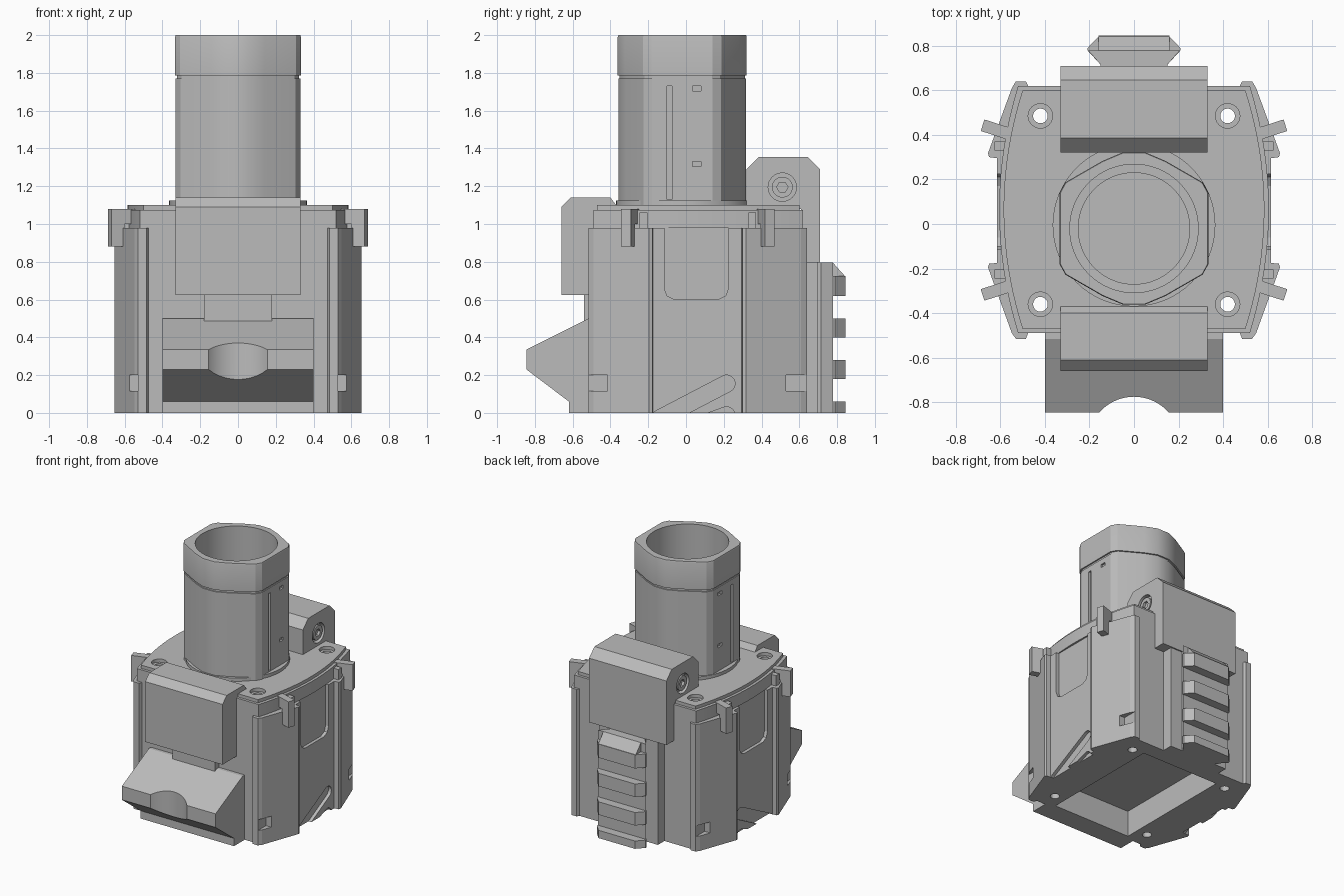
import bpy, bmesh
from math import sin, cos, pi, radians
from mathutils import Matrix, Vector

if "Cube" in bpy.data.objects:
    bpy.data.objects.remove(bpy.data.objects["Cube"], do_unlink=True)

grey = bpy.data.materials.new("grey_plastic")
grey.use_nodes = True
grey.diffuse_color = (0.5, 0.5, 0.5, 1)
grey.node_tree.nodes["Principled BSDF"].inputs["Base Color"].default_value = (0.5, 0.5, 0.5, 1)


def loft(name, outline, sections, axis="Z", center=(0, 0)):
    """Loft an outline through (height, scale) sections along Z (x,y outline) or X (y,z outline)."""
    bm = bmesh.new()
    rings = []
    for h, s in sections:
        ring = []
        for a, b in outline:
            a, b = a * s + center[0], b * s + center[1]
            ring.append(bm.verts.new((a, b, h) if axis == "Z" else (h, a, b)))
        rings.append(ring)
    n = len(outline)
    for lo, hi in zip(rings, rings[1:]):
        for i in range(n):
            bm.faces.new((lo[i], lo[(i + 1) % n], hi[(i + 1) % n], hi[i]))
    bm.faces.new(rings[0][::-1])
    bm.faces.new(rings[-1])
    bmesh.ops.recalc_face_normals(bm, faces=bm.faces)
    mesh = bpy.data.meshes.new(name)
    bm.to_mesh(mesh)
    bm.free()
    mesh.materials.append(grey)
    obj = bpy.data.objects.new(name, mesh)
    bpy.context.collection.objects.link(obj)
    return obj


def prism(name, outline, lo, hi, axis="Z", center=(0, 0)):
    return loft(name, outline, [(lo, 1), (hi, 1)], axis, center)


def box(name, x, y, z):
    return prism(name, [(x[0], y[0]), (x[1], y[0]), (x[1], y[1]), (x[0], y[1])], *z)


def circle(r, n=48):
    return [(r * cos(2 * pi * i / n), r * sin(2 * pi * i / n)) for i in range(n)]


def mirrored(half):
    """Close a half outline on +x with its reflection."""
    return half + [(-x, y) for x, y in reversed(half)]


def capsule(p, q, r, n=10):
    """Rounded slot outline from p to q."""
    p, q = Vector(p), Vector(q)
    d = q - p
    side = Vector((-d.y, d.x)).normalized()
    out = d.normalized()
    arc = [pi * i / n for i in range(n + 1)]
    a = [q + r * (-cos(t) * side + sin(t) * out) for t in arc]
    b = [p + r * (cos(t) * side - sin(t) * out) for t in arc]
    return [tuple(v) for v in a + b]


def cut(obj, cutters):
    for c in cutters:
        mod = obj.modifiers.new("cut", "BOOLEAN")
        mod.operation = "DIFFERENCE"
        mod.solver = "EXACT"
        mod.object = c
        bpy.context.view_layer.objects.active = obj
        bpy.ops.object.modifier_apply(modifier=mod.name)
        bpy.data.objects.remove(c, do_unlink=True)


def smooth(obj):
    bpy.ops.object.select_all(action="DESELECT")
    obj.select_set(True)
    bpy.context.view_layer.objects.active = obj
    bpy.ops.object.shade_smooth_by_angle(angle=radians(25))


SIDES = (-1, 1)
SCREWS = [(s * 0.42, y) for s in SIDES for y in (-0.36, 0.485)]

# Main housing with corner posts and recessed side panels
housing = prism("housing", mirrored([
    (0.475, -0.49), (0.485, -0.515), (0.53, -0.515), (0.548, -0.49),
    (0.655, -0.195), (0.65, -0.178), (0.615, -0.175), (0.615, 0.295), (0.65, 0.3),
    (0.655, 0.318), (0.548, 0.61), (0.53, 0.64), (0.485, 0.64), (0.475, 0.62)]), 0, 0.98)
cutters = [box("pocket", (-0.33, 0.33), (-0.46, 0.5), (-0.1, 0.2))]
window = [(-0.115, 1.1), (-0.115, 0.66), (-0.1, 0.62), (-0.06, 0.6),
          (0.17, 0.6), (0.21, 0.62), (0.225, 0.66), (0.225, 1.1)]
for s in SIDES:
    span = sorted((s * 0.59, s * 0.75))
    cutters.append(prism("window", window, *span, "X"))
    cutters.append(prism("slot", capsule((-0.14, -0.03), (0.215, 0.155), 0.045), *span, "X"))
    cutters.append(prism("low_slot", capsule((0.0, -0.09), (0.215, -0.013), 0.045), *span, "X"))
    for lo, hi in ((-0.58, -0.415), (0.53, 0.7)):
        cutters.append(box("notch", sorted((s * 0.53, s * 0.75)), (lo, hi), (0.115, 0.2)))
cutters += [prism("bore", circle(0.033, 20), -0.1, 1.2, center=c) for c in SCREWS]
cut(housing, cutters)


# Bowed lid in two layers
def lid_outline(inset):
    steps = 20
    half = []
    for i in range(steps + 1):
        t = -1 + 2 * i / steps
        half.append((0.605 - 0.085 * t * t - inset, 0.065 + t * (0.555 - inset)))
    return mirrored(half)


lid = prism("lid_flange", lid_outline(0), 0.98, 1.075)
cut(lid, [prism("bore", circle(0.033, 20), 0.9, 1.2, center=c) for c in SCREWS])
top = prism("lid_plate", lid_outline(0.02), 1.075, 1.1)
cut(top, [prism("bore", circle(0.055, 24), 1.0, 1.2, center=c) for c in SCREWS])
for part in (lid, top):
    smooth(part)

# Latches hooked over the lid edge
for s in SIDES:
    for y, tilt in ((-0.295, -18), (0.42, 18)):
        latch = prism("latch", [(-0.11, 1.0), (-0.11, 1.08), (0.075, 1.08), (0.075, 0.88),
                                (0.0, 0.88), (0.0, 1.0)], -0.027, 0.027, "X")
        turn = Matrix.Rotation(radians(tilt - 90), 4, "Z")
        flip = Matrix.Diagonal((s, 1, 1, 1))
        latch.data.transform(flip @ Matrix.Translation((0.608, y, 0)) @ turn)
        if s < 0:
            latch.data.flip_normals()
        # Small rib beside each latch
        rib_y = y + (0.07 if y < 0 else -0.07)
        box("latch_rib", sorted((s * 0.56, s * 0.625)), (rib_y - 0.02, rib_y + 0.02), (0.98, 1.06))

# Barrel collar and hexagonal barrel with clipped corners
TUBE = (0, -0.02)
smooth(prism("barrel_collar", circle(0.365, 64), 1.09, 1.125, center=(0, -0.005)))
half_hex = [(0.05, -0.338), (0.14, -0.3), (0.305, -0.205), (0.33, -0.16)]
half_hex += [(x, -y) for x, y in reversed(half_hex)]
barrel = loft("barrel", mirrored(half_hex), [
    (1.1, 1), (1.77, 1), (1.771, 0.98), (1.785, 0.98), (1.786, 1.01), (1.99, 1.01), (2.0, 1)],
    center=TUBE)
cutters = [loft("bore", circle(1, 64), [
    (1.11, 0.25), (1.25, 0.25), (1.251, 0.288), (2.1, 0.288)], center=TUBE)]
for s in SIDES:
    for y, z in (((-0.1, -0.075), (1.13, 1.73)), ((0.035, 0.08), (1.705, 1.73)),
                 ((0.035, 0.08), (1.305, 1.33))):
        cutters.append(box("slit", sorted((s * 0.315, s * 0.4)), y, z))
cut(barrel, cutters)
smooth(barrel)

# Front hood, its neck, and the scalloped wedge
prism("front_hood", [(-0.48, 0.625), (-0.66, 0.625), (-0.66, 1.09), (-0.61, 1.14),
                     (-0.4, 1.14), (-0.37, 1.1), (-0.37, 1.07), (-0.48, 1.07)], -0.33, 0.33, "X")
box("hood_neck", (-0.18, 0.18), (-0.54, -0.48), (0.45, 0.65))
wedge = prism("front_wedge", [(-0.48, 0.0), (-0.62, 0.0), (-0.62, 0.06), (-0.845, 0.23),
                              (-0.845, 0.335), (-0.515, 0.5), (-0.48, 0.5)], -0.4, 0.4, "X")
cut(wedge, [prism("scallop", circle(0.207, 64), -0.1, 0.6, center=(0, -0.982))])
smooth(wedge)

# Rear bracket with a screw on each side
bracket = prism("rear_bracket", [(0.32, 1.08), (0.32, 1.29), (0.385, 1.355), (0.645, 1.355),
                                 (0.71, 1.29), (0.71, 0.795), (0.61, 0.795), (0.61, 1.08)],
                -0.33, 0.33, "X")
PIVOT = (0.51, 1.195)
cut(bracket, [prism("socket", circle(0.075, 32), *sorted((s * 0.295, s * 0.4)), "X", PIVOT)
              for s in SIDES])
smooth(bracket)
for s in SIDES:
    screw = prism("bracket_screw", circle(0.055, 32), *sorted((s * 0.28, s * 0.325)), "X", PIVOT)
    cut(screw, [prism("drive", circle(0.03, 6), *sorted((s * 0.305, s * 0.4)), "X", PIVOT)])
    smooth(screw)

# Rear accessory rail: backing slab, dovetail core and teeth
box("rail_slab", (-0.25, 0.25), (0.6, 0.7), (0, 0.795))
prism("rail_core", mirrored([(0.15, 0.65), (0.15, 0.715), (0.205, 0.778)]), 0, 0.795)
for lo, hi in ((0, 0.06), (0.18, 0.28), (0.4, 0.5), (0.62, 0.725)):
    prism("rail_tooth", mirrored([(0.15, 0.715), (0.208, 0.778), (0.208, 0.79), (0.155, 0.845)]), lo, hi)
prism("rail_cap", [(0.76, 0.72), (0.845, 0.72), (0.778, 0.795), (0.76, 0.795)], -0.16, 0.16, "X")
